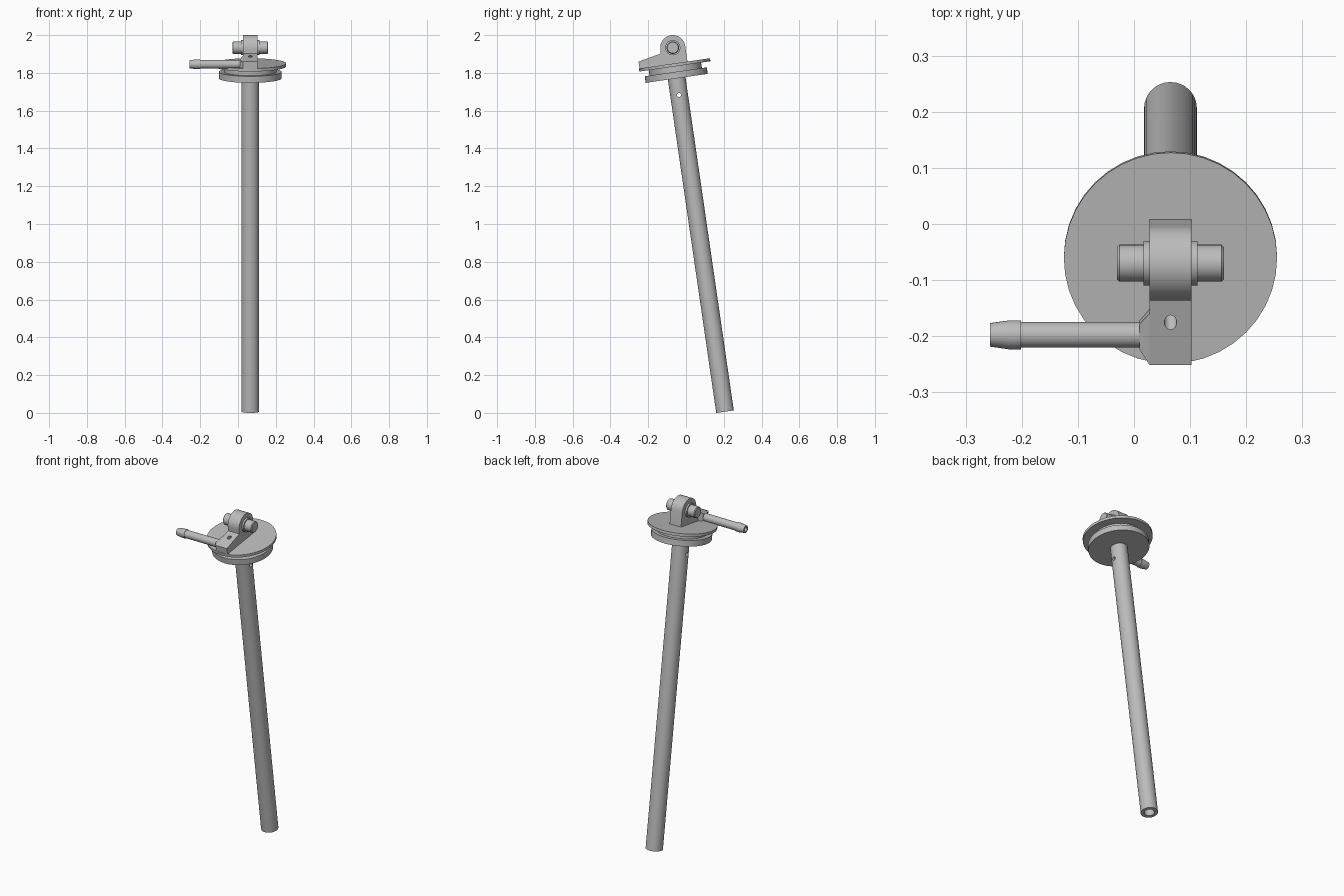
import bpy, bmesh, math
from mathutils import Matrix, Vector

cube = bpy.data.objects.get("Cube")
if cube:
    bpy.data.objects.remove(cube)

# Everything is built upright, then leaned over by this placement
PLACE = Matrix.Translation((0.065, 0.2065, 0.0065)) @ Matrix.Rotation(math.radians(8.25), 4, 'X')

metal = bpy.data.materials.new("grey_metal")
metal.use_nodes = True
GREY = (0.5, 0.5, 0.5, 1)
metal.diffuse_color = GREY
metal.node_tree.nodes["Principled BSDF"].inputs["Base Color"].default_value = GREY


def finish(bm, name):
    bmesh.ops.remove_doubles(bm, verts=bm.verts, dist=1e-5)
    bmesh.ops.recalc_face_normals(bm, faces=bm.faces)
    mesh = bpy.data.meshes.new(name)
    bm.to_mesh(mesh)
    bm.free()
    mesh.materials.append(metal)
    mesh.transform(PLACE)
    ob = bpy.data.objects.new(name, mesh)
    bpy.context.collection.objects.link(ob)
    return ob


def lathe(name, profile, segments=32, frame=Matrix()):
    """Spin (radius, height) points about z, then move by frame."""
    bm = bmesh.new()
    verts = [bm.verts.new((r, 0, h)) for r, h in profile]
    edges = [bm.edges.new(pair) for pair in zip(verts, verts[1:])]
    bmesh.ops.spin(bm, geom=verts + edges, cent=(0, 0, 0), axis=(0, 0, 1),
                   angle=math.tau, steps=segments, use_duplicate=False)
    bmesh.ops.transform(bm, matrix=frame, verts=bm.verts)
    return finish(bm, name)


def loft(name, near, far):
    """Close a solid between two matching outlines."""
    bm = bmesh.new()
    a = [bm.verts.new(p) for p in near]
    b = [bm.verts.new(p) for p in far]
    bm.faces.new(a)
    bm.faces.new(b)
    for i in range(len(a)):
        j = (i + 1) % len(a)
        bm.faces.new((a[i], a[j], b[j], b[i]))
    return finish(bm, name)


def drill(ob, point, direction, radius, length):
    """Cut a round hole centred on a point."""
    turn = Vector(direction).to_track_quat('Z', 'Y').to_matrix().to_4x4()
    half = length / 2
    cutter = lathe("drill_cutter", [(0, -half), (radius, -half), (radius, half), (0, half)],
                   16, Matrix.Translation(point) @ turn)
    cutter.hide_render = True
    mod = ob.modifiers.new("hole", 'BOOLEAN')
    mod.operation = 'DIFFERENCE'
    mod.solver = 'EXACT'
    mod.object = cutter
    graph = bpy.context.evaluated_depsgraph_get()
    mesh = bpy.data.meshes.new_from_object(ob.evaluated_get(graph))
    ob.modifiers.clear()
    ob.data = mesh
    bpy.data.objects.remove(cutter)


def along_x(v, w):
    return Matrix.Translation((0, v, w)) @ Matrix.Rotation(math.radians(90), 4, 'Y')


# Long hollow tube with a cross hole near the top
tube = lathe("long_tube", [(0.028, 0), (0.047, 0), (0.047, 1.79), (0.028, 1.79), (0.028, 0)])
drill(tube, (0, 0, 1.694), (1, 0, 0), 0.011, 0.2)

# Grooved cap: lower disc, neck and wider upper disc
cap = lathe("grooved_cap", [(0, 1.783), (0.166, 1.783), (0.166, 1.818), (0.14, 1.818),
                            (0.14, 1.847), (0.19, 1.847), (0.19, 1.863), (0, 1.863)], 40)

# Lug: sloping arm that rises into a round eye
EYE_W, EYE_R, HALF = 1.9466, 0.0665, 0.0375
outline = [(-0.187, 1.855), (-0.187, 1.9), (-0.0645, 1.925)]
for i in range(25):
    t = math.pi * (1 - i / 24)
    outline.append((0.003 + EYE_R * math.cos(t), EYE_W + EYE_R * math.sin(t)))
outline.append((0.0695, 1.855))
lug = loft("lug", [(-HALF, v, w) for v, w in outline], [(HALF, v, w) for v, w in outline])
drill(lug, (0, -0.108, 1.916), (0, 0.75, -0.66), 0.011, 0.09)

# Hinge pin with a shoulder on each side of the eye
half_pin = [(0, 0.095), (0.029, 0.095), (0.033, 0.091), (0.033, 0.048), (0.04, 0.048), (0.04, 0)]
pin = lathe("hinge_pin", half_pin + [(r, -h) for r, h in reversed(half_pin[:-1])], 32,
            along_x(0.003, EYE_W))

# Side spout: tapered block, then a hollow pipe ending in a barb
V, W, R = -0.136, 1.878, 0.023
root = [(-0.187, 1.858), (-0.187, 1.9), (-0.092, 1.919), (-0.092, 1.858)]
tip = [(V - R, W - R), (V - R, W + R), (V + R, W + R), (V + R, W - R)]
block = loft("spout_block", [(-HALF, v, w) for v, w in root], [(-0.055, v, w) for v, w in tip])
spout = lathe("spout_pipe", [(0, -0.04), (R, -0.04), (R, -0.266), (0.026, -0.266), (0.026, -0.287),
                             (0.021, -0.322), (0.013, -0.322), (0.013, -0.08), (0, -0.08)],
              24, along_x(V, W))

# Smooth the round surfaces, keep the edges crisp
for ob in bpy.context.view_layer.objects:
    ob.select_set(False)
for ob in (tube, cap, lug, pin, spout):
    ob.select_set(True)
bpy.context.view_layer.objects.active = tube
bpy.ops.object.shade_smooth_by_angle(angle=math.radians(30))
